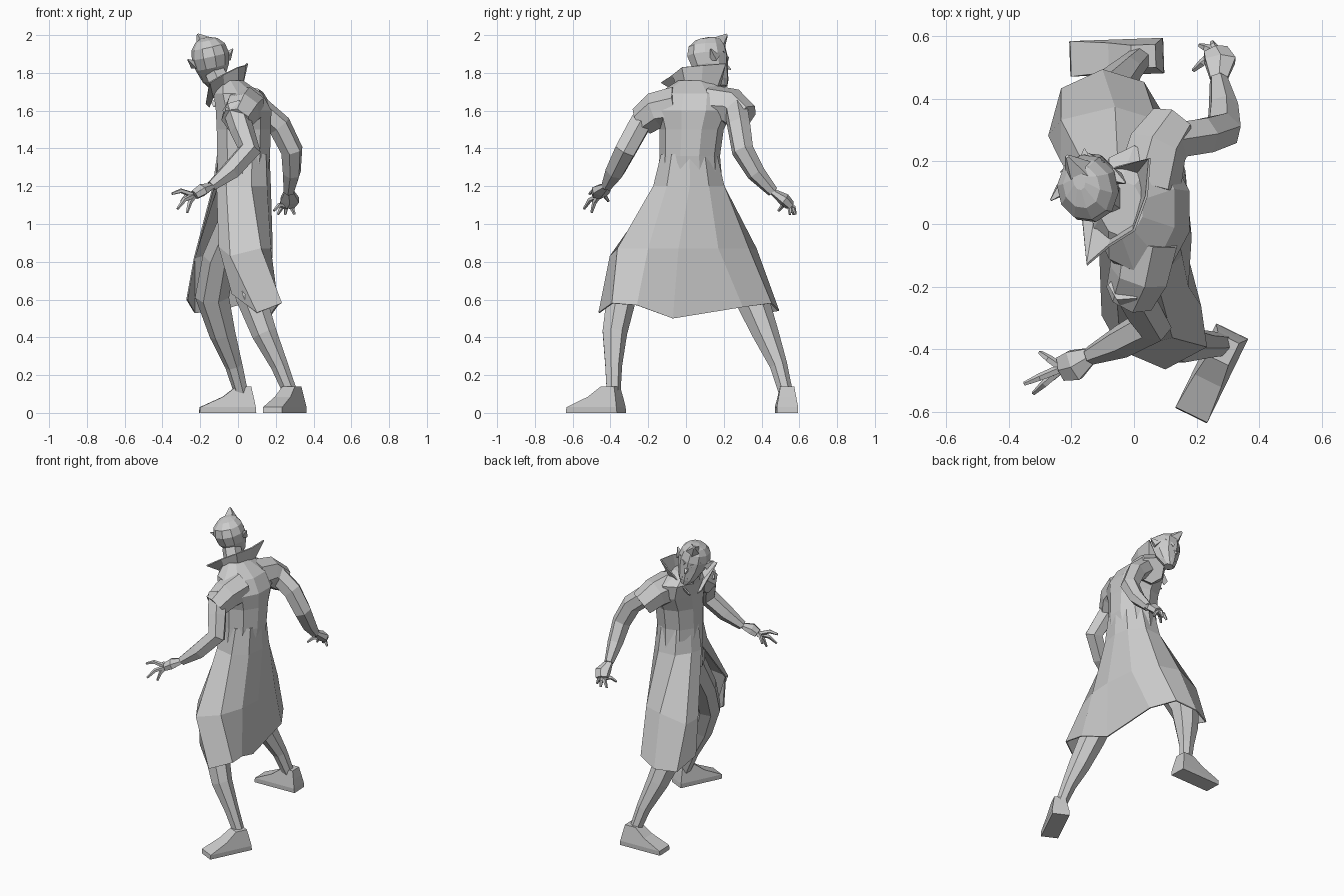
import bpy, bmesh, math
from mathutils import Vector, Matrix

cube = bpy.data.objects.get("Cube")
if cube:
    bpy.data.objects.remove(cube, do_unlink=True)

# One plain grey for the whole figure
grey = bpy.data.materials.new("plain_grey")
grey.use_nodes = True
colour = (0.6, 0.6, 0.6, 1)
grey.diffuse_color = colour
grey.node_tree.nodes["Principled BSDF"].inputs["Base Color"].default_value = colour


def skin(name, rings, closed=True, thickness=0):
    """Join successive rings of points with quads; closed rings also get end caps."""
    bm = bmesh.new()
    rows = [[bm.verts.new(p) for p in ring] for ring in rings]
    count = len(rows[0])
    for low, high in zip(rows, rows[1:]):
        for i in range(count if closed else count - 1):
            j = (i + 1) % count
            bm.faces.new((low[i], low[j], high[j], high[i]))
    if closed:
        bm.faces.new(rows[0][::-1])
        bm.faces.new(rows[-1])
    bmesh.ops.recalc_face_normals(bm, faces=bm.faces)
    mesh = bpy.data.meshes.new(name)
    bm.to_mesh(mesh)
    bm.free()
    mesh.materials.append(grey)
    obj = bpy.data.objects.new(name, mesh)
    bpy.context.collection.objects.link(obj)
    if thickness:
        cloth = obj.modifiers.new("cloth", 'SOLIDIFY')
        cloth.thickness = thickness
        cloth.offset = 0
    return obj


def oval(rx, ry, sides):
    angles = [math.tau * (i + 0.5) / sides for i in range(sides)]
    return [Vector((rx * math.cos(a), ry * math.sin(a), 0)) for a in angles]


def stack(name, levels, sides, place=Matrix()):
    """Loft horizontal ovals given as (x, y, z, rx, ry)."""
    return skin(name, [[place @ (Vector((x, y, z)) + p) for p in oval(rx, ry, sides)]
                       for x, y, z, rx, ry in levels])


def tube(name, stations, sides=6, flat=1):
    """Sweep an oval along stations given as (x, y, z, radius)."""
    points = [Vector(s[:3]) for s in stations]
    rings, previous, turn = [], None, None
    for i, point in enumerate(points):
        tangent = (points[min(i + 1, len(points) - 1)] - points[max(i - 1, 0)]).normalized()
        if turn is None:
            turn = tangent.to_track_quat('Z', 'Y')
        else:
            turn = previous.rotation_difference(tangent) @ turn
        previous = tangent
        radius = stations[i][3]
        rings.append([point + turn @ p for p in oval(radius, radius * flat, sides)])
    return skin(name, rings)


def spike(name, base, tip, radius, place, sides=4):
    a, b = place @ Vector(base), place @ Vector(tip)
    return tube(name, [(*a, radius), (*b, radius / 8)], sides)


def columns(name, table):
    """Open cloth panel: each row of the table is one seam of points."""
    return skin(name, [[Vector(p) for p in seam] for seam in table], False, .008)


# Coat bodice
stack("coat_bodice", [
    (.02, .01, 1.05, .12, .18), (.02, .02, 1.2, .135, .175), (.03, .02, 1.36, .147, .16),
    (.03, .03, 1.5, .15, .17), (.03, .04, 1.6, .155, .21),
    (0, .05, 1.69, .135, .2), (-.04, .05, 1.76, .07, .09)], 10)

# Coat skirt, open at the front between the first and last seam
skirt = [
    [(-.11, -.02, 1.2), (-.1, -.29, .88), (-.03, -.37, .63)],
    [(-.06, -.14, 1.2), (-.04, -.4, .83), (.1, -.46, .53)],
    [(.07, -.17, 1.2), (.12, -.36, .87), (.23, -.39, .58)],
    [(.15, -.1, 1.2), (.17, -.2, .87), (.21, -.26, .57)],
    [(.17, .02, 1.2), (.18, -.04, .87), (.16, -.07, .5)],
    [(.15, .12, 1.2), (.16, .17, .87), (.12, .3, .56)],
    [(.07, .2, 1.2), (.07, .33, .87), (.03, .45, .58)],
    [(-.05, .19, 1.2), (-.06, .37, .87), (-.1, .49, .54)],
    [(-.11, .1, 1.2), (-.23, .33, .82), (-.23, .43, .53)],
    [(-.13, .02, 1.2), (-.23, .2, .82), (-.27, .28, .6)]]
for seam in skirt:
    x, y, z = seam[0]
    seam.insert(0, (x * .9 + .01, y * .78 + .004, z + .17))
columns("coat_skirt", skirt)

# Flared collar: two raised points joined behind the neck, meeting low on the chest
columns("collar", [
    [(-.15, .09, 1.62), (-.17, .07, 1.64)],
    [(-.13, 0, 1.67), (-.15, -.13, 1.75)],
    [(-.07, -.04, 1.71), (-.08, -.07, 1.79)],
    [(0, 0, 1.73), (0, -.02, 1.83)],
    [(.02, .08, 1.72), (.04, .09, 1.84)],
    [(0, .15, 1.69), (.05, .21, 1.85)],
    [(-.13, .14, 1.62), (-.14, .16, 1.64)]])

# Head, turned over the shoulder and tilted to one side
level = 1.86
head = (Matrix.Translation((-.14, .115, level)) @ Matrix.Rotation(math.radians(13), 4, 'Z')
        @ Matrix.Rotation(math.radians(-13), 4, 'Y') @ Matrix.Translation((0, 0, -level)))
tube("neck", [(-.06, .06, 1.66, .065), (-.12, .1, 1.8, .06)])
stack("head", [
    (0, .07, 1.725, .03, .03), (0, .045, 1.76, .06, .062), (0, .01, 1.83, .09, .098),
    (0, 0, 1.89, .1, .11), (0, 0, 1.94, .09, .1), (0, .01, 1.975, .06, .07),
    (0, .03, 1.99, .02, .03)], 10, head)
spike("hair_peak", (0, .05, 1.945), (-.015, .115, 2.01), .058, head, 5)
spike("nose", (0, .09, 1.84), (0, .125, 1.815), .022, head)
for side, label in ((1, "left"), (-1, "right")):
    spike(label + "_ear", (side * .085, .02, 1.86), (side * .125, -.01, 1.9), .03, head)
    spike(label + "_brow", (side * .02, .1, 1.87), (side * .075, .07, 1.9), .014, head)
    spike(label + "_fang", (side * .018, .096, 1.775), (side * .018, .1, 1.755), .007, head)

# Short sleeves and bare arms
tube("left_sleeve", [(.04, -.05, 1.62, .11), (.02, -.16, 1.6, .1), (-.01, -.23, 1.545, .083)], 7)
tube("right_sleeve", [(.04, .12, 1.63, .11), (.07, .24, 1.62, .1), (.12, .31, 1.56, .085)], 7)
tube("left_arm", [
    (-.02, -.19, 1.62, .065), (.02, -.26, 1.5, .064), (.06, -.32, 1.39, .062),
    (-.04, -.375, 1.28, .054), (-.14, -.42, 1.2, .03)])
tube("right_arm", [
    (.09, .26, 1.63, .065), (.22, .28, 1.52, .064), (.285, .3, 1.39, .06),
    (.285, .37, 1.27, .05), (.27, .46, 1.17, .03)])


# Hands: a flattened palm and bent fingers
def hand(label, wrist, palm, knuckles, tips):
    tube(label + "_palm", [(*wrist, .03), (*palm, .056), (*knuckles, .045)], 6, .6)
    middle = Vector(knuckles)
    for i, tip in enumerate(tips):
        tip = Vector(tip)
        start = middle.lerp(tip, .1)
        bend = middle.lerp(tip, .6) + Vector((0, 0, .018))
        tube(f"{label}_finger_{i + 1}", [(*start, .015), (*bend, .013), (*tip, .007)], 5)


hand("left", (-.14, -.42, 1.2), (-.19, -.45, 1.18), (-.23, -.46, 1.155),
     [(-.35, -.51, 1.16), (-.32, -.54, 1.08), (-.27, -.5, 1.06), (-.3, -.41, 1.12)])
hand("right", (.27, .46, 1.17), (.275, .52, 1.13), (.26, .55, 1.1),
     [(.19, .49, 1.07), (.21, .57, 1.05), (.25, .58, 1.05), (.3, .55, 1.05)])

# Legs
tube("left_leg", [
    (.02, -.08, 1.05, .09), (.03, -.24, .8, .085), (.07, -.345, .61, .082),
    (.14, -.38, .42, .068), (.22, -.385, .25, .047), (.28, -.385, .1, .038)], 7)
tube("right_leg", [
    (0, .1, 1.05, .09), (-.1, .23, .82, .09), (-.135, .34, .62, .093),
    (-.08, .42, .42, .072), (-.02, .49, .25, .048), (.02, .53, .1, .038)], 7)


# Feet: blocky wedges, pointing along local +y
def foot(name, ankle, yaw):
    place = Matrix.Translation(ankle) @ Matrix.Rotation(math.radians(yaw), 4, 'Z')
    stack(name, [(0, .085, 0, .078, .212), (0, .085, .03, .08, .208),
                 (0, .03, .085, .066, .115), (0, 0, .14, .052, .055)], 4, place)


foot("left_foot", (.285, -.4, 0), 154)
foot("right_foot", (.03, .535, 0), 92)
